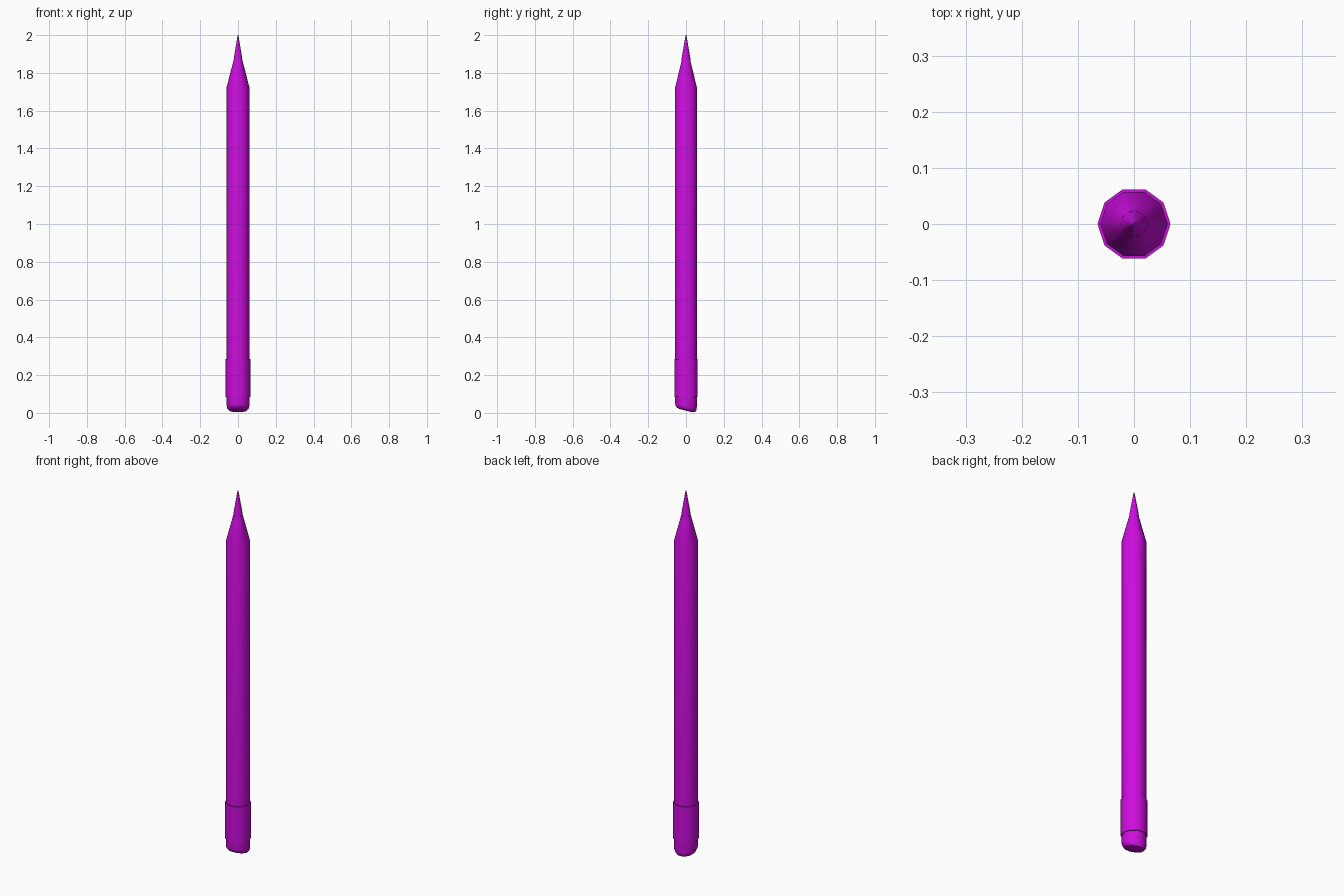
import bpy, bmesh, math

if "Cube" in bpy.data.objects:
    bpy.data.objects.remove(bpy.data.objects["Cube"])

SIDES = 10
paint = bpy.data.materials.new("magenta")
paint.diffuse_color = (0.61, 0.004, 0.73, 1.0)
paint.use_nodes = True
paint.node_tree.nodes["Principled BSDF"].inputs["Base Color"].default_value = paint.diffuse_color


def lathe(name, profile, turn=0.0, slant=None, cap_start=True, cap_end=True):
    """Ten-sided turned part from (radius, z) rings; slant(i) tilts ring i along y."""
    bm = bmesh.new()
    rings = []
    for i, (r, z) in enumerate(profile):
        ring = []
        for k in range(SIDES):
            a = 2 * math.pi * k / SIDES + turn
            x, y = r * math.cos(a), r * math.sin(a)
            ring.append(bm.verts.new((x, y, z + (slant(i) * y if slant else 0))))
        rings.append(ring)
    for lo, hi in zip(rings, rings[1:]):
        for k in range(SIDES):
            n = (k + 1) % SIDES
            bm.faces.new((lo[k], lo[n], hi[n], hi[k]))
    if cap_start:
        bm.faces.new(rings[0][::-1])
    if cap_end:
        bm.faces.new(rings[-1])
    bmesh.ops.recalc_face_normals(bm, faces=bm.faces[:])
    me = bpy.data.meshes.new(name)
    bm.to_mesh(me)
    bm.free()
    me.materials.append(paint)
    ob = bpy.data.objects.new(name, me)
    bpy.context.collection.objects.link(ob)
    bpy.context.view_layer.objects.active = ob
    ob.select_set(True)
    bpy.ops.object.shade_smooth_by_angle(angle=math.radians(42))
    ob.select_set(False)
    return ob


# shaft with sharpened wood end
lathe("pencil_body", [(0.06, 0.15), (0.06, 1.725), (0.024, 1.865)])

# lead point, turned half a side so it scallops into the wood
lathe("lead_tip", [(0.026, 1.85), (0.022, 1.885), (0.002, 2.0)], turn=math.pi / SIDES)

# metal sleeve
lathe("ferrule", [(0.065, 0.085), (0.065, 0.285)])

# worn eraser with a slanted, rounded bottom
lathe("eraser", [(0.035, 0.012), (0.050, 0.015), (0.058, 0.026), (0.060, 0.038), (0.060, 0.12)],
      slant=lambda i: (-0.24, -0.24, -0.22, -0.15, 0)[i])
